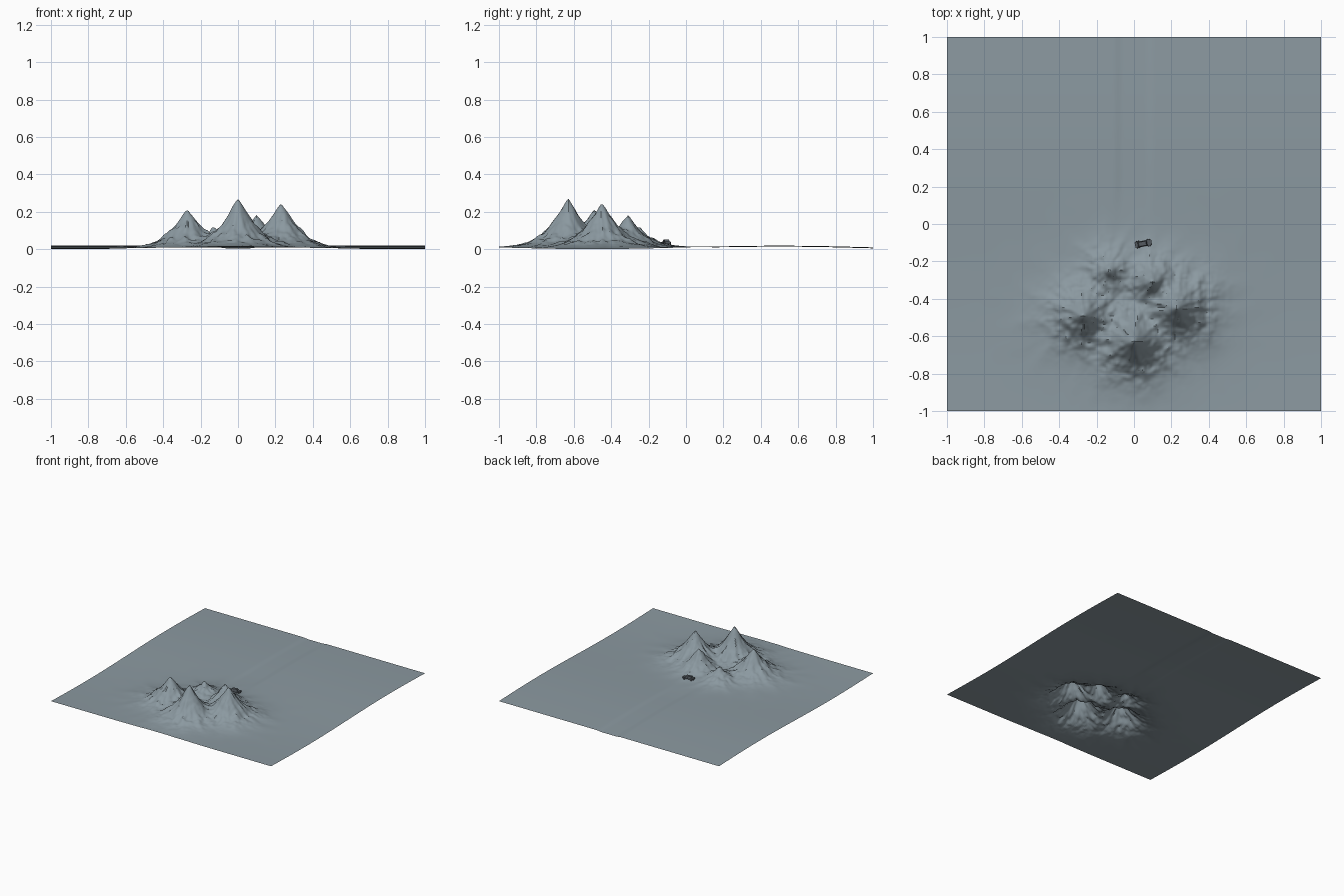
import bpy, bmesh, math
from mathutils import Matrix, Vector, noise

cube = bpy.data.objects.get("Cube")
if cube:
    bpy.data.objects.remove(cube, do_unlink=True)


def make_material(name, rgb):
    mat = bpy.data.materials.new(name)
    mat.use_nodes = True
    mat.diffuse_color = (*rgb, 1)
    bsdf = next(n for n in mat.node_tree.nodes if n.type == "BSDF_PRINCIPLED")
    bsdf.inputs["Base Color"].default_value = (*rgb, 1)
    return mat


stone = make_material("blue grey stone", (0.26, 0.32, 0.355))
dark = make_material("dark grey metal", (0.09, 0.105, 0.12))


def add_object(name, bm, mat):
    mesh = bpy.data.meshes.new(name)
    bm.to_mesh(mesh)
    bm.free()
    mesh.materials.append(mat)
    obj = bpy.data.objects.new(name, mesh)
    bpy.context.collection.objects.link(obj)
    return obj


# Mountain peaks: x, y, height, spread
PEAKS = [
    (0.0, -0.63, 0.27, 0.115),
    (0.23, -0.45, 0.245, 0.115),
    (-0.27, -0.49, 0.21, 0.115),
    (0.10, -0.31, 0.18, 0.095),
    (-0.13, -0.25, 0.11, 0.095),
]


def peak_height(x, y, px, py, height, spread):
    """Concave cone whose flanks are furrowed by radial gullies."""
    dx, dy = x - px, y - py
    d = math.hypot(dx, dy)
    if d > 1e-6:
        gully = noise.noise(Vector((dx / d * 4 + px * 9, dy / d * 4, d * 6)))
        d *= 1 + 0.13 * gully
    return height * math.exp(-(d / spread) ** 1.2)


def smoothstep(t):
    t = min(max(t, 0), 1)
    return t * t * (3 - 2 * t)


def terrain(x, y):
    # Gently rolling ground
    ground = 0.0095 + 0.009 * math.sin(math.pi * y)
    # Shallow straight track leading away behind the mountains
    track = 1 - smoothstep((abs(x) - 0.06) / 0.05)
    ground -= 0.005 * track * smoothstep((y + 0.05) / 0.3)
    # Mountains blended together, then roughened on the slopes
    rise = sum(peak_height(x, y, *p) ** 3 for p in PEAKS) ** (1 / 3)
    rough = noise.noise(Vector((x * 22, y * 22, 1)))
    rough += 0.6 * noise.noise(Vector((x * 48, y * 48, 5)))
    slope = smoothstep(rise / 0.06) * (1 - smoothstep((rise - 0.1) / 0.2))
    return max(0, ground + rise + 0.012 * slope * rough)


# Terrain sheet
bm = bmesh.new()
bmesh.ops.create_grid(bm, x_segments=220, y_segments=220, size=1)
for v in bm.verts:
    v.co.z = terrain(v.co.x, v.co.y)
land = add_object("mountain_terrain", bm, stone)
bpy.context.view_layer.objects.active = land
land.select_set(True)
bpy.ops.object.shade_smooth_by_angle(angle=math.radians(35))
land.select_set(False)

# Small vehicle parked at the end of the track
PLACE = Matrix.Translation((0.05, -0.105, 0.022)) @ Matrix.Rotation(math.radians(10), 4, "Z")


def box(name, centre, size, taper=1.0):
    bm = bmesh.new()
    bmesh.ops.create_cube(bm, size=1)
    for v in bm.verts:
        if v.co.z > 0:
            v.co.x *= taper
            v.co.y *= taper
        v.co = Vector(a * b for a, b in zip(v.co, size)) + Vector(centre)
    bm.transform(PLACE)
    return add_object(name, bm, dark)


box("vehicle_body", (0, 0, 0.012), (0.09, 0.03, 0.012))
box("vehicle_cabin", (-0.005, 0, 0.024), (0.05, 0.028, 0.012), 0.8)
for side, sy in (("left", 1), ("right", -1)):
    for end, sx in (("front", 1), ("rear", -1)):
        bm = bmesh.new()
        bmesh.ops.create_cone(bm, cap_ends=True, segments=12, radius1=0.008, radius2=0.008, depth=0.007)
        bm.transform(PLACE @ Matrix.Translation((sx * 0.029, sy * 0.016, 0.007))
                     @ Matrix.Rotation(math.pi / 2, 4, "X"))
        add_object(f"{end}_{side}_wheel", bm, dark)
